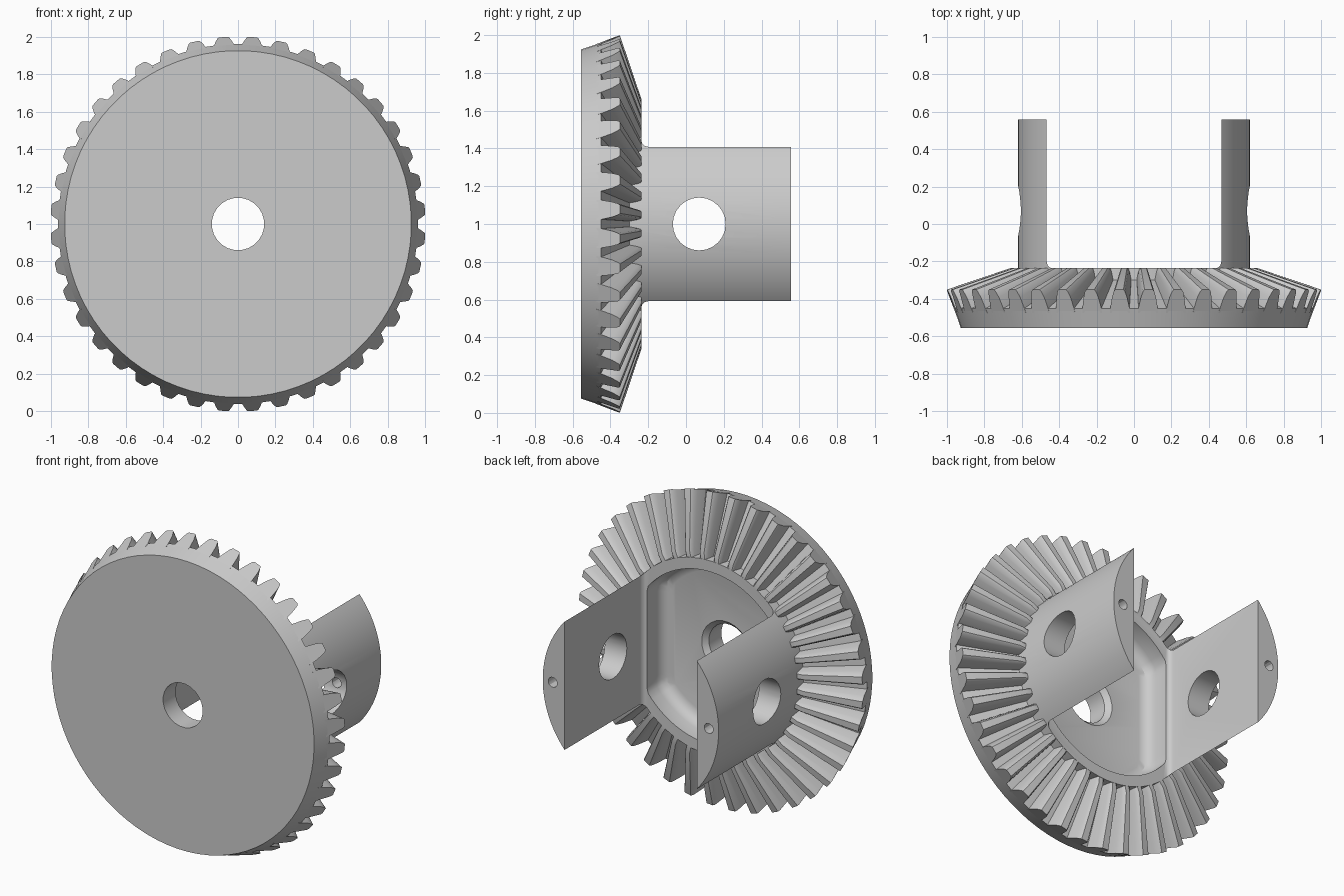
import bpy, bmesh, math
from mathutils import Vector, Matrix

old = bpy.data.objects.get("Cube")
if old:
    bpy.data.objects.remove(old, do_unlink=True)

steel = bpy.data.materials.new("light_grey_metal")
steel.use_nodes = True
GREY = (0.6, 0.6, 0.6, 1)
steel.diffuse_color = GREY
steel.node_tree.nodes["Principled BSDF"].inputs["Base Color"].default_value = GREY

CENTRE = Vector((0, 0, 1))
TEETH = 40


def add_loft(bm, rings):
    """Skin a list of equal point rings and cap both ends."""
    loops = [[bm.verts.new(p) for p in ring] for ring in rings]
    n = len(loops[0])
    for a, b in zip(loops, loops[1:]):
        for i in range(n):
            j = (i + 1) % n
            bm.faces.new((a[i], a[j], b[j], b[i]))
    bm.faces.new(loops[0])
    bm.faces.new(loops[-1])


def make(name, lofts):
    bm = bmesh.new()
    for rings in lofts:
        add_loft(bm, rings)
    bmesh.ops.recalc_face_normals(bm, faces=bm.faces)
    mesh = bpy.data.meshes.new(name)
    bm.to_mesh(mesh)
    bm.free()
    mesh.materials.append(steel)
    obj = bpy.data.objects.new(name, mesh)
    bpy.context.collection.objects.link(obj)
    return obj


def circle(r, y, n=80, x=0.0, half_width=9.0):
    """Ring around the y axis, optionally flattened at +-half_width."""
    pts = []
    for i in range(n):
        a = 2 * math.pi * (i + 0.5) / n
        px = max(-half_width, min(half_width, r * math.cos(a)))
        pts.append(CENTRE + Vector((x + px, y, r * math.sin(a))))
    return pts


def select_only(obj):
    bpy.ops.object.select_all(action='DESELECT')
    obj.select_set(True)
    bpy.context.view_layer.objects.active = obj


def cut(obj, cutter):
    mod = obj.modifiers.new("cut", 'BOOLEAN')
    mod.operation = 'DIFFERENCE'
    mod.solver = 'EXACT'
    mod.object = cutter
    select_only(obj)
    bpy.ops.object.modifier_apply(modifier=mod.name)
    bpy.data.objects.remove(cutter, do_unlink=True)


# Gear blank and hub, turned about the y axis
body = make("gear_body", [[circle(r, y) for r, y in (
    (0.925, -0.555), (0.961, -0.45), (0.62, -0.30), (0.62, 0.557))]])

# Slot that leaves two ears, with a fillet at their feet
half = [(0.44, -0.235), (0.451, -0.231), (0.461, -0.22), (0.466, -0.2), (0.466, 0.8)]
slot = half + [(-x, y) for x, y in reversed(half)]
cut(body, make("slot_cutter", [[[Vector((x, y, z)) for x, y in slot] for z in (0, 2)]]))

# Flat-sided recess with a rounded floor
cut(body, make("recess_cutter", [[circle(0.55 - d, y, half_width=0.44 - d) for d, y in (
    (0.07, -0.40), (0.035, -0.39), (0.01, -0.365), (0, -0.33), (0, -0.2))]]))

# Shaft hole, chamfered on the recess side
cut(body, make("shaft_hole_cutter", [[circle(r, y, 24) for r, y in (
    (0.14, -0.7), (0.14, -0.43), (0.175, -0.395), (0.175, -0.3))]]))

# Cross hole through both ears
ring = [(0.14 * math.cos(i * math.tau / 24), 0.14 * math.sin(i * math.tau / 24))
        for i in range(24)]
cut(body, make("cross_hole_cutter", [[[Vector((x, 0.07 + u, 1 + v)) for u, v in ring]
                                      for x in (-0.8, 0.8)]]))

# Small pin holes from the ear ends into the cross hole
for side in (-1, 1):
    cut(body, make("pin_hole_cutter", [[circle(0.032, y, 12, side * 0.55)
                                        for y in (0.1, 0.7)]]))

# Straight bevel teeth tapering towards the cone apex
section = [(0.054, 0.951, -0.475), (0.05, 0.965, -0.44),
           (0.04, 0.983, -0.39), (0.03, 0.997, -0.36), (0.022, 1.0, -0.35)]


def tooth_ring(scale, r_limit=None):
    pts = []
    for w, r, y in section:
        r, y = r * scale, -0.01 + (y + 0.01) * scale
        pts.append(Vector((w * scale, min(y, -0.236), min(r, r_limit or r))))
    return pts + [Vector((-p.x, p.y, p.z)) for p in reversed(pts)]


tooth = [tooth_ring(1.0), tooth_ring(0.662), tooth_ring(0.65, 0.612)]
lofts = []
for i in range(TEETH):
    turn = Matrix.Rotation(math.tau * (i + 0.5) / TEETH, 3, 'Y')
    lofts.append([[CENTRE + turn @ p for p in r] for r in tooth])
teeth = make("gear_teeth", lofts)

for obj in (body, teeth):
    select_only(obj)
    bpy.ops.object.shade_smooth_by_angle(angle=math.radians(30))
